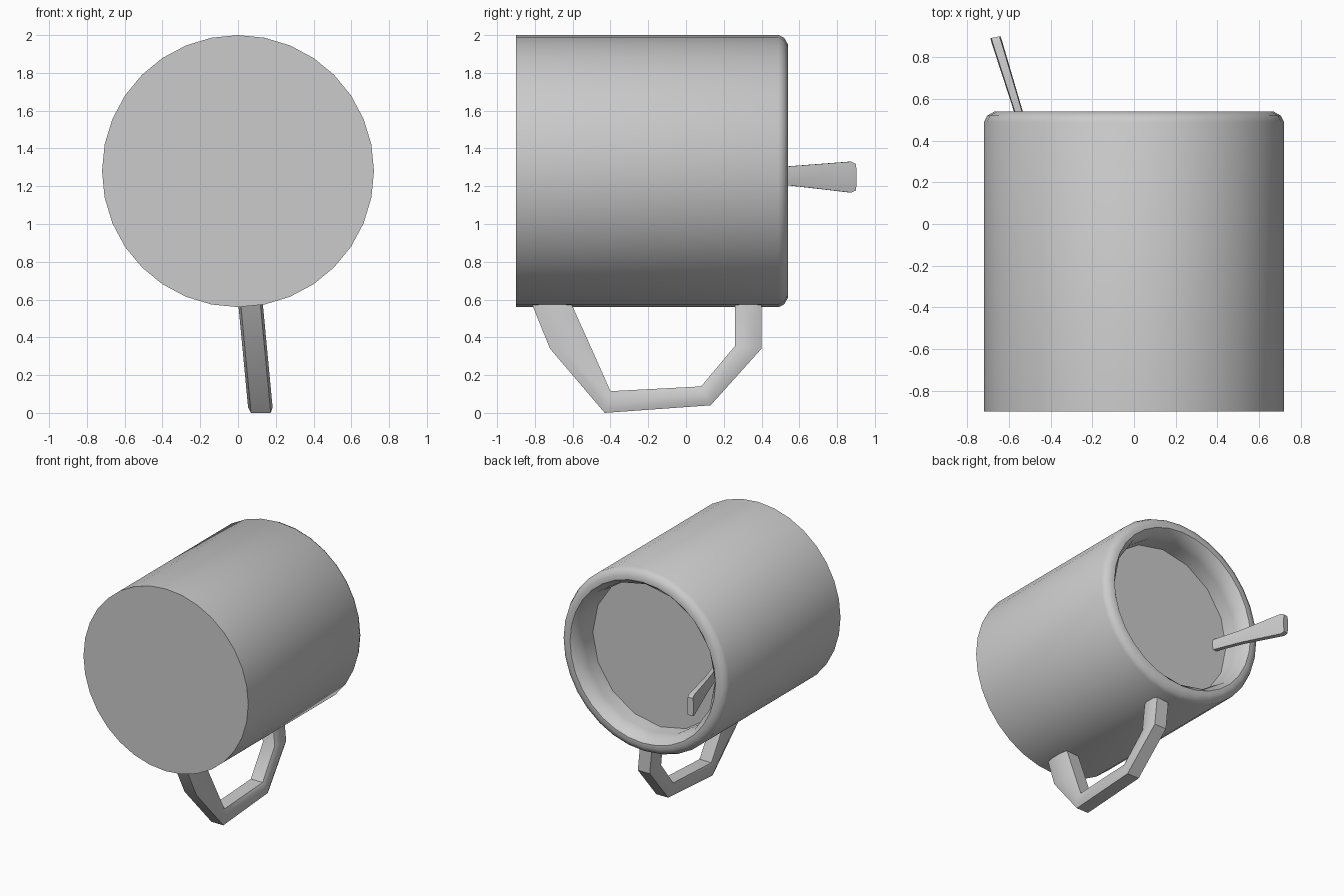
import bpy, bmesh
from math import sin, cos, pi, tan, radians

if "Cube" in bpy.data.objects:
    bpy.data.objects.remove(bpy.data.objects["Cube"])

AXIS_Z = 1.28   # height of the mug's lying axis
SIDES = 32


def finish(name, rings, angle=40):
    """Skin a list of point rings, cap both ends, smooth by angle."""
    bm = bmesh.new()
    loops = [[bm.verts.new(p) for p in ring] for ring in rings]
    n = len(rings[0])
    for a, b in zip(loops, loops[1:]):
        for i in range(n):
            j = (i + 1) % n
            bm.faces.new((a[i], a[j], b[j], b[i]))
    bm.faces.new(loops[0][::-1])
    bm.faces.new(loops[-1])
    bmesh.ops.recalc_face_normals(bm, faces=bm.faces)
    mesh = bpy.data.meshes.new(name)
    bm.to_mesh(mesh)
    bm.free()
    ob = bpy.data.objects.new(name, mesh)
    bpy.context.collection.objects.link(ob)
    bpy.ops.object.select_all(action='DESELECT')
    ob.select_set(True)
    bpy.context.view_layer.objects.active = ob
    bpy.ops.object.shade_smooth_by_angle(angle=radians(angle))
    return ob


def circle(r, y, coarse=False):
    """Ring around the mug axis; coarse rings read as half the sides."""
    pts = []
    for i in range(SIDES):
        k = cos(2 * pi / SIDES) if coarse and i % 2 else 1
        a = 2 * pi * i / SIDES
        pts.append((r * k * cos(a), y, AXIS_Z + r * k * sin(a)))
    return pts


# Mug body: outside wall, rounded lip, inside wall and floor
body = [(0.72, -0.90, False), (0.72, 0.49, False), (0.705, 0.52, False),
        (0.67, 0.54, False), (0.635, 0.54, False), (0.605, 0.50, True),
        (0.59, 0.43, True), (0.59, -0.80, True)]
finish("mug_body", [circle(*p) for p in body])

# Drink surface, a thin disc inside the mug
finish("drink", [circle(0.592, 0.28, True), circle(0.592, 0.32, True)])

# Handle: outer and inner edge (y, z) at each station
SECTION = [(1, 0.5), (0.8, 1), (-0.8, 1), (-1, 0.5),
           (-1, -0.5), (-0.8, -1), (0.8, -1), (1, -0.5)]
stations = [((-0.85, 0.66), (-0.644, 0.66)), ((-0.72, 0.34), (-0.50, 0.34)),
            ((-0.43, 0.0), (-0.40, 0.115)), ((0.13, 0.04), (0.08, 0.14)),
            ((0.40, 0.34), (0.26, 0.355)), ((0.40, 0.66), (0.26, 0.66))]
rings = []
for (yo, zo), (yi, zi) in stations:
    ring = []
    for u, v in SECTION:
        t = (1 + v) / 2
        y, z = yo + (yi - yo) * t, zo + (zi - zo) * t
        x = (AXIS_Z - z) * tan(radians(5.4))   # handle leans radially
        ring.append((x + 0.065 * u, y, z))
    rings.append(ring)
finish("handle", rings)

# Spoon stem: flat bar widening to its tip
stem = [(0.15, 0.019, 0.035), (0.54, 0.02, 0.05), (0.87, 0.025, 0.082),
        (0.897, 0.024, 0.07)]
rings = []
for y, hx, hz in stem:
    x = -0.555 - (y - 0.54) * 0.31
    rings.append([(x + hx * u, y + 0.2 * hx * u, 1.255 - 0.02 * (y - 0.54) + hz * v)
                  for u, v in SECTION])
finish("spoon_stem", rings)
